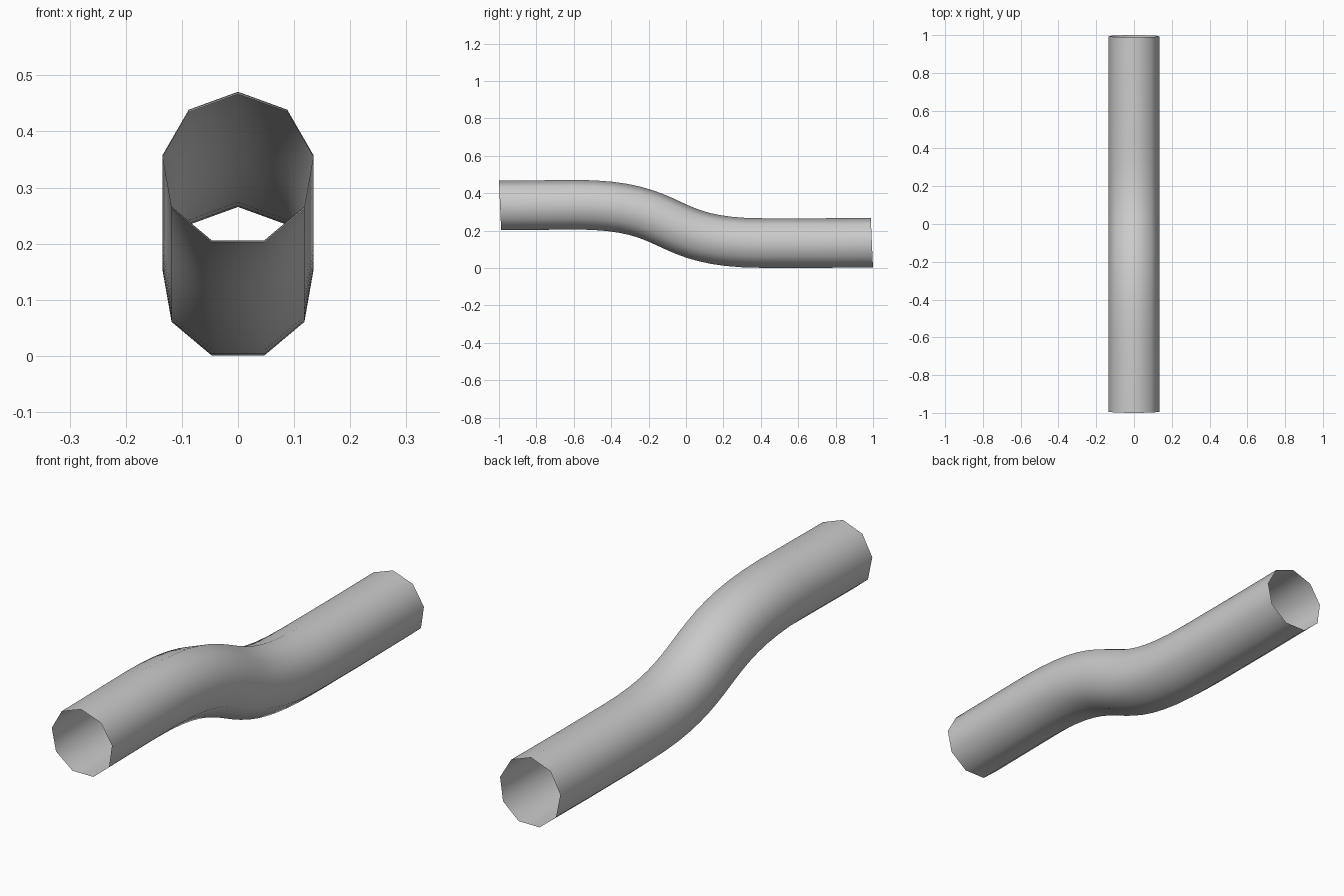
import bpy, bmesh, math
from mathutils import Vector

if "Cube" in bpy.data.objects:
    bpy.data.objects.remove(bpy.data.objects["Cube"])

SIDES, RADIUS = 9, 0.1366


def bezier(a, b, c, d, t):
    s = 1 - t
    return a * s**3 + b * 3 * s * s * t + c * 3 * s * t * t + d * t**3


# centre line in (y, z): straight run, S-bend, straight run
bend = [Vector(p) for p in ((-0.59, 0.334), (-0.03, 0.334), (-0.15, 0.129), (0.41, 0.129))]
path = [Vector((-0.994, 0.330))]
path += [bezier(*bend, i / 16) for i in range(17)]
path += [Vector((0.70, 0.1288)), Vector((0.994, 0.1310))]

# open nine-sided tube swept along the centre line
bm = bmesh.new()
rings = []
for i, p in enumerate(path):
    if i in (0, len(path) - 1):
        tangent = Vector((1, 0.045)).normalized()    # ends lean slightly
    else:
        tangent = ((path[i + 1] - p).normalized() + (p - path[i - 1]).normalized()).normalized()
    up = Vector((-tangent.y, tangent.x))
    ring = []
    for k in range(SIDES):
        a = math.tau * k / SIDES
        q = p + up * (RADIUS * math.cos(a))
        ring.append(bm.verts.new((RADIUS * math.sin(a), q.x, q.y)))
    rings.append(ring)

# skin the rings, wound so the normals point outwards
for r0, r1 in zip(rings, rings[1:]):
    for k in range(SIDES):
        n = (k + 1) % SIDES
        face = bm.faces.new((r0[k], r1[k], r1[n], r0[n]))
        face.smooth = True
bm.normal_update()
bm.faces.ensure_lookup_table()
first = bm.faces[0]
centre = first.calc_center_median()
if first.normal.dot(centre - Vector((0, centre.y, 0.33))) < 0:
    bmesh.ops.reverse_faces(bm, faces=bm.faces[:])

mesh = bpy.data.meshes.new("bent_pipe")
bm.to_mesh(mesh)
bm.free()
pipe = bpy.data.objects.new("bent_pipe", mesh)
bpy.context.collection.objects.link(pipe)
